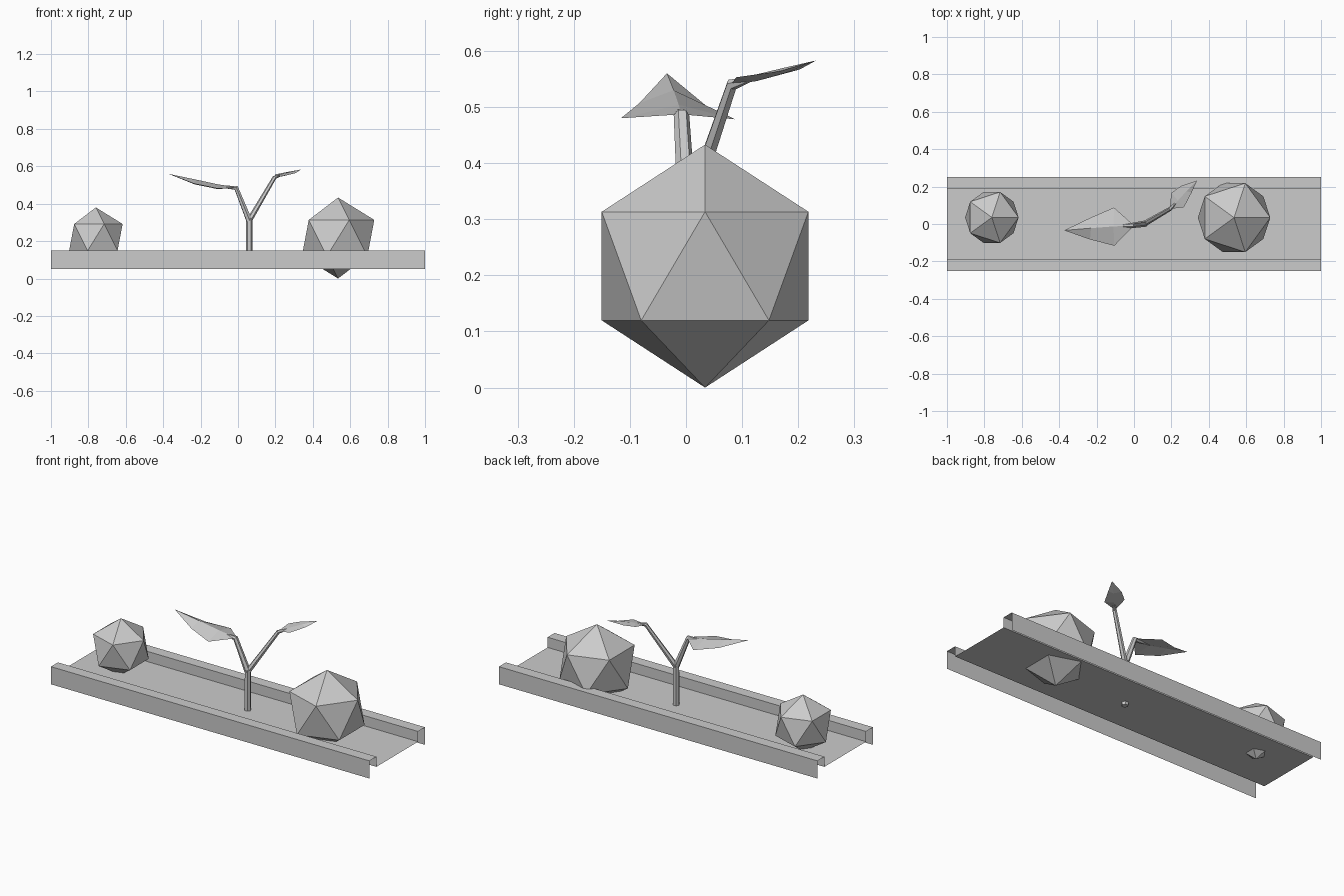
import bpy, bmesh
from mathutils import Vector

if "Cube" in bpy.data.objects:
    bpy.data.objects.remove(bpy.data.objects["Cube"])


def mesh_object(name, verts, faces):
    mesh = bpy.data.meshes.new(name)
    mesh.from_pydata(verts, [], faces)
    bm = bmesh.new()
    bm.from_mesh(mesh)
    bmesh.ops.recalc_face_normals(bm, faces=bm.faces)
    bm.to_mesh(mesh)
    bm.free()
    obj = bpy.data.objects.new(name, mesh)
    bpy.context.collection.objects.link(obj)
    return obj


def tube(name, points):
    """Six-sided tapering tube through (x, y, z, radius) points."""
    curve = bpy.data.curves.new(name, 'CURVE')
    curve.dimensions = '3D'
    curve.bevel_depth = 1.0
    curve.bevel_resolution = 1
    curve.use_fill_caps = True
    spline = curve.splines.new('POLY')
    spline.points.add(len(points) - 1)
    spline.use_smooth = False
    for p, (x, y, z, r) in zip(spline.points, points):
        p.co = (x, y, z, 1)
        p.radius = r
    obj = bpy.data.objects.new(name, curve)
    bpy.context.collection.objects.link(obj)


def leaf(name, base, rows, tip):
    """Thin faceted leaf; each row is edge, upper rib, edge, lower rib."""
    verts = [base] + [v for row in rows for v in row] + [tip]
    last = len(verts) - 1
    faces = []
    for i in range(4):
        j = (i + 1) % 4
        faces.append((0, 1 + i, 1 + j))
        faces.append((1 + i, 5 + i, 5 + j, 1 + j))
        faces.append((5 + i, last, 5 + j))
    mesh_object(name, verts, faces)


def rock(name, location, radius):
    bpy.ops.mesh.primitive_ico_sphere_add(subdivisions=1, radius=radius, location=location)
    bpy.context.object.name = name


# Open-ended folded planter tray, a single sheet
half = [(0.25, 0.05), (0.25, 0.15), (0.187, 0.15), (0.187, 0.092)]
profile = [(-y, z) for y, z in half] + half[::-1]
n = len(profile)
tray = mesh_object("planter_tray",
                   [(x, y, z) for x in (-1, 1) for y, z in profile],
                   [(i, i + 1, n + i + 1, n + i) for i in range(n - 1)])
tray.data.update()

# Rocks
rock("large_rock", (0.535, 0.034, 0.2165), 0.2165)
rock("small_rock", (-0.76, 0.035, 0.22), 0.16)

# Stem and its two branches
tube("stem", [(0.06, 0.002, 0.075, 0.018), (0.06, 0.002, 0.32, 0.017)])
tube("left_branch", [(0.06, 0.002, 0.31, 0.017), (-0.01, -0.008, 0.485, 0.014),
                     (-0.11, -0.012, 0.493, 0.005)])
tube("right_branch", [(0.06, 0.004, 0.31, 0.015), (0.195, 0.082, 0.54, 0.011),
                      (0.225, 0.115, 0.55, 0.005)])

# Leaves
leaf("left_leaf", (0.0, -0.008, 0.487),
     [[(-0.107, 0.088, 0.478), (-0.11, -0.013, 0.504), (-0.105, -0.116, 0.48), (-0.11, -0.013, 0.49)],
      [(-0.23, 0.035, 0.503), (-0.23, -0.022, 0.53), (-0.235, -0.083, 0.507), (-0.23, -0.022, 0.52)]],
     (-0.373, -0.034, 0.56))
leaf("right_leaf", (0.19, 0.08, 0.54),
     [[(0.2, 0.166, 0.557), (0.235, 0.125, 0.558), (0.267, 0.09, 0.553), (0.235, 0.125, 0.546)],
      [(0.25, 0.203, 0.567), (0.28, 0.175, 0.57), (0.308, 0.168, 0.564), (0.28, 0.175, 0.56)]],
     (0.337, 0.232, 0.583))
